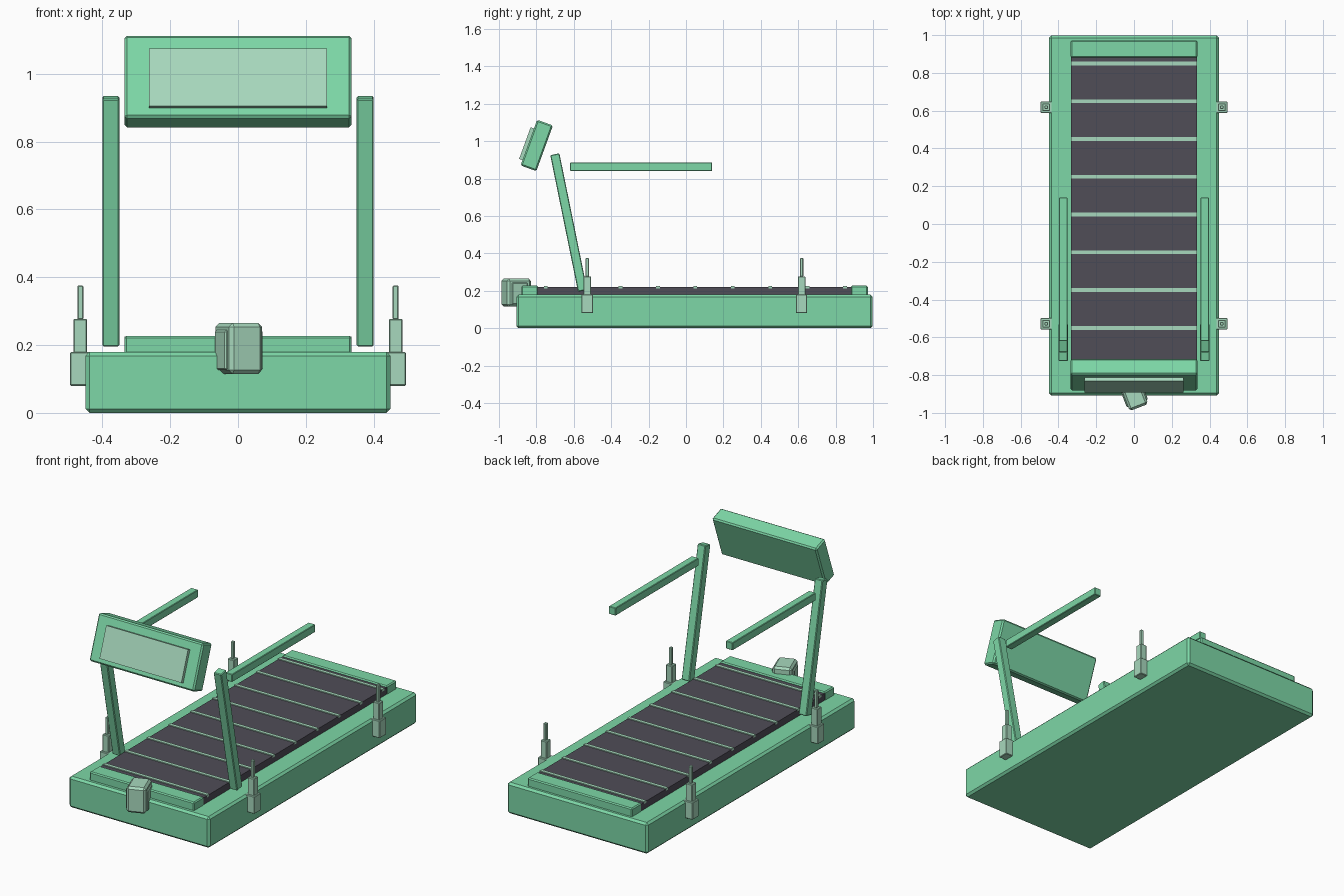
import bpy
from math import radians
from mathutils import Matrix, Vector

if "Cube" in bpy.data.objects:
    bpy.data.objects.remove(bpy.data.objects["Cube"], do_unlink=True)


def material(name, rgb):
    m = bpy.data.materials.new(name)
    m.use_nodes = True
    m.diffuse_color = (*rgb, 1)
    m.node_tree.nodes["Principled BSDF"].inputs["Base Color"].default_value = (*rgb, 1)
    return m


GREEN = material("mint green", (0.205, 0.68, 0.385))
PALE = material("pale green", (0.39, 0.69, 0.51))
DARK = material("belt charcoal", (0.08, 0.075, 0.097))


def box(name, centre, size, mat, bevel=0.0, frame=Matrix()):
    """Box of a full size at a centre, placed inside an optional frame."""
    bpy.ops.mesh.primitive_cube_add(size=1)
    ob = bpy.context.object
    ob.name = name
    ob.data.transform(Matrix.Diagonal((*size, 1)))
    ob.matrix_world = frame @ Matrix.Translation(centre)
    ob.data.materials.append(mat)
    if bevel:
        mod = ob.modifiers.new("Bevel", "BEVEL")
        mod.width = bevel
        mod.segments = 1
    return ob


def frame_at(centre, degrees, axis):
    return Matrix.Translation(centre) @ Matrix.Rotation(radians(degrees), 4, axis)


# Deck, end caps and running belt
box("deck", (0, 0.045, 0.09), (0.9, 1.905, 0.18), GREEN, 0.012)
box("front_cap", (0, -0.835, 0.199), (0.67, 0.09, 0.056), GREEN, 0.006)
box("rear_cap", (0, 0.927, 0.199), (0.67, 0.09, 0.056), GREEN, 0.006)
box("belt", (0, 0.046, 0.195), (0.666, 1.68, 0.05), DARK)

# Raised cross strips on the belt
for i in range(9):
    box(f"belt_strip_{i + 1}", (0, -0.75 + 0.2 * i, 0.218), (0.668, 0.02, 0.014), PALE)

# Uprights, handrails and stepped corner posts
for side, s in (("left", 1), ("right", -1)):
    lean = frame_at((s * 0.375, -0.627, 0.565), 11.5, "X")
    box(f"{side}_upright", (0, 0, 0), (0.05, 0.05, 0.745), GREEN, 0.004, lean)
    box(f"{side}_handrail", (s * 0.375, -0.24, 0.863), (0.044, 0.76, 0.045), GREEN, 0.003)
    for end, y in (("front", -0.528), ("rear", 0.618)):
        for part, width, z in (("foot", 0.06, 0.13), ("sleeve", 0.04, 0.227), ("pin", 0.018, 0.325)):
            box(f"{end}_{side}_post_{part}", (s * 0.465, y, z), (width, width, 0.1), PALE, 0.003)

# Tilted console with its display plate
tilt = frame_at((0, -0.798, 0.977), -20, "X")
box("console", (0, 0, 0), (0.67, 0.09, 0.26), GREEN, 0.008, tilt)
box("display", (0, -0.054, -0.01), (0.524, 0.02, 0.18), PALE, 0, tilt)

# Turned motor housing with side plates at the front
turn = frame_at((0.002, -0.908, 0.19), 21, "Z")
box("motor_housing", (0, 0, 0), (0.105, 0.136, 0.15), PALE, 0.012, turn)
for side, s in (("left", 1), ("right", -1)):
    box(f"motor_{side}_plate", (s * 0.054, 0, -0.005), (0.012, 0.09, 0.118), PALE, 0.005, turn)
